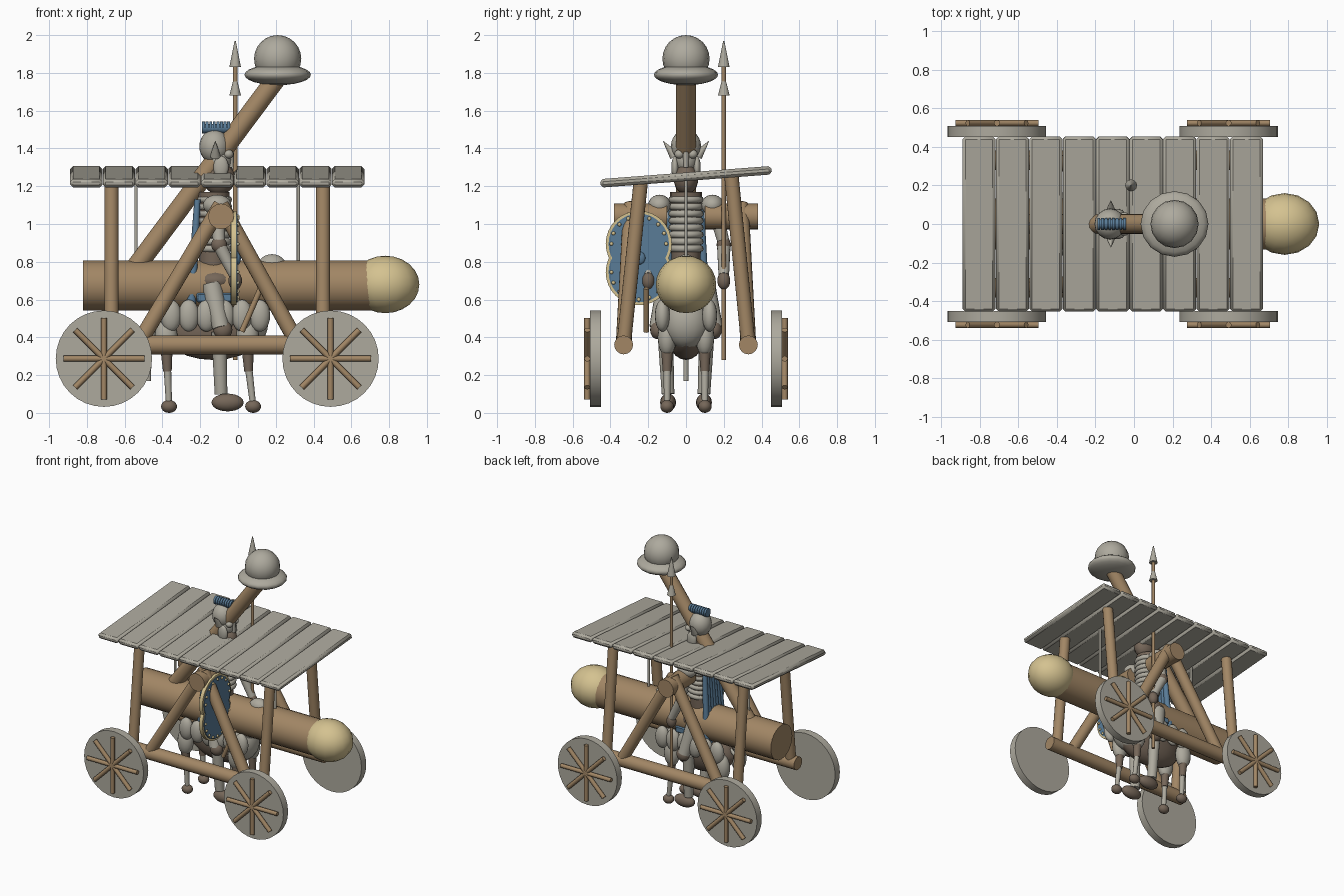
import bpy, math
from mathutils import Vector

if "Cube" in bpy.data.objects:
    bpy.data.objects.remove(bpy.data.objects["Cube"])


def material(name, rgb):
    m = bpy.data.materials.new(name)
    m.use_nodes = True
    m.diffuse_color = (*rgb, 1)
    m.node_tree.nodes["Principled BSDF"].inputs["Base Color"].default_value = (*rgb, 1)
    return m


WOOD = material("wood", (0.36, 0.24, 0.13))
GREY = material("pale_grey", (0.42, 0.4, 0.34))
DARK = material("dark_leather", (0.18, 0.135, 0.1))
BLUE = material("blue", (0.1, 0.2, 0.31))
CREAM = material("cream", (0.66, 0.54, 0.28))


def finish(name, mat, angle=50):
    ob = bpy.context.object
    ob.name = name
    ob.data.materials.append(mat)
    bpy.ops.object.shade_smooth_by_angle(angle=math.radians(angle))
    return ob


def rod(name, a, b, r, mat, r2=None, sides=16):
    a, b = Vector(a), Vector(b)
    d = b - a
    bpy.ops.mesh.primitive_cone_add(vertices=sides, radius1=r, radius2=r if r2 is None else r2,
                                    depth=d.length, location=(a + b) / 2,
                                    rotation=d.to_track_quat('Z', 'Y').to_euler())
    return finish(name, mat)


def ball(name, loc, size, mat):
    bpy.ops.mesh.primitive_uv_sphere_add(segments=16, ring_count=12, radius=1, location=loc)
    bpy.context.object.scale = size
    bpy.ops.object.transform_apply(location=False, rotation=False)
    return finish(name, mat)


def box(name, loc, size, mat, rot=(0, 0, 0), bevel=0.008):
    bpy.ops.mesh.primitive_cube_add(size=1, location=loc, rotation=rot)
    ob = bpy.context.object
    ob.scale = size
    bpy.ops.object.transform_apply(location=False, rotation=False)
    ob.modifiers.new("soft_edge", 'BEVEL').width = bevel
    return finish(name, mat, 30)


# Sloping plank roof
plank = 1.56 / 9
for i in range(9):
    box("roof_plank", (-0.89 + plank * (i + 0.5), 0, 1.25), (plank - 0.002, 0.91, 0.045),
        GREY, (math.atan(0.077), 0, 0), 0.015)

# Timber frame, mirrored front to back
PIVOT_X = -0.09
for s in (-1, 1):
    rod("side_beam", (-0.73, s * 0.33, 0.36), (0.52, s * 0.33, 0.36), 0.05, WOOD)
    for x in (-0.67, 0.45):
        rod("roof_post", (x, s * 0.33, 0.36), (x, s * 0.24, 1.24 + s * 0.02), 0.038, WOOD)
    for x in (-0.53, 0.32):
        rod("trestle_leg", (x, s * 0.33, 0.36), (PIVOT_X, s * 0.29, 1.1), 0.042, WOOD)
    rod("pivot_stub", (PIVOT_X, s * 0.1, 1.04), (PIVOT_X, s * 0.38, 1.04), 0.068, WOOD)

# Wheels with crossed spokes
for x in (-0.71, 0.49):
    for s in (-1, 1):
        wheel = rod("wheel", (x, s * 0.45, 0.287), (x, s * 0.508, 0.287), 0.255, GREY, sides=32)
        for k in range(4):
            t = k * math.pi / 4
            dx, dz = 0.215 * math.cos(t), 0.215 * math.sin(t)
            y = s * 0.523
            rod("spoke", (x - dx, y, 0.287 - dz), (x + dx, y, 0.287 + dz), 0.016, WOOD, sides=8)

# Hanging ram
rod("ram_trunk", (-0.82, 0, 0.675), (0.74, 0, 0.675), 0.132, WOOD, sides=24)
ball("ram_head", (0.78, 0, 0.68), (0.18, 0.16, 0.152), CREAM)
for x in (-0.54, 0.32):
    rod("ram_hanger", (x, 0, 0.78), (x, 0, 1.24), 0.009, GREY, sides=8)

# Throwing arm and its domed cup
rod("throwing_arm", (-0.58, 0, 0.72), (0.21, 0, 1.78), 0.052, WOOD)
ball("cup_brim", (0.21, 0, 1.79), (0.176, 0.17, 0.055), GREY)
ball("cup_dome", (0.21, 0, 1.875), (0.125, 0.125, 0.125), GREY)

# Steed: body, neck, head, legs and tail
ball("steed_body", (-0.13, 0, 0.45), (0.28, 0.11, 0.17), DARK)
ball("steed_chest", (0.05, 0, 0.48), (0.11, 0.125, 0.14), GREY)
rod("steed_neck", (0.06, 0, 0.54), (0.17, 0, 0.78), 0.09, GREY, 0.055)
ball("steed_head", (0.18, 0, 0.78), (0.075, 0.055, 0.06), GREY)
rod("steed_muzzle", (0.18, 0, 0.77), (0.26, 0, 0.63), 0.05, DARK, 0.03)
for s in (-1, 1):
    for i in range(6):
        ball("barding_scale", (-0.355 + i * 0.094, s * 0.125, 0.515), (0.055, 0.04, 0.085), GREY)
    for x, foot in ((-0.38, -0.365), (0.05, 0.08)):
        ball("steed_thigh", (x, s * 0.1, 0.4), (0.06, 0.05, 0.1), GREY)
        rod("steed_upper_leg", (x, s * 0.1, 0.38), (x + 0.006, s * 0.1, 0.22), 0.035, DARK, 0.023)
        rod("steed_lower_leg", (x + 0.006, s * 0.1, 0.24), (foot, s * 0.1, 0.04), 0.02, GREY, 0.016)
        ball("hoof", (foot, s * 0.1, 0.034), (0.042, 0.036, 0.034), DARK)
    box("saddle_cloth", (-0.11, s * 0.12, 0.61), (0.22, 0.03, 0.05), BLUE)
tail = [(-0.38, 0, 0.5), (-0.44, 0, 0.46), (-0.47, 0, 0.36), (-0.475, 0, 0.17)]
for a, b in zip(tail, tail[1:]):
    rod("tail", a, b, 0.014, GREY, sides=8)

# Rider: torso, legs and arms
ball("saddle", (-0.12, 0, 0.7), (0.13, 0.145, 0.07), DARK)
rod("torso", (-0.13, 0, 0.7), (-0.13, 0, 1.17), 0.075, DARK, 0.085)
for i in range(8):
    bpy.ops.mesh.primitive_torus_add(major_segments=20, minor_segments=8, major_radius=0.075,
                                     minor_radius=0.019, location=(-0.125, 0, 0.87 + i * 0.037))
    finish("breastplate_band", GREY)
for s in (-1, 1):
    ball("shoulder_pad", (-0.11, s * 0.14, 1.1), (0.075, 0.06, 0.055), GREY)
    rod("upper_arm", (-0.11, s * 0.15, 1.09), (-0.1, s * 0.2, 0.9), 0.04, GREY, 0.032)
    ball("elbow", (-0.1, s * 0.2, 0.89), (0.042, 0.038, 0.042), DARK)
    rod("forearm", (-0.1, s * 0.2, 0.89), (-0.02, s * 0.2, 0.73), 0.036, GREY, 0.028)
    ball("glove", (-0.015, s * 0.2, 0.7), (0.036, 0.034, 0.048), DARK)
    rod("thigh", (-0.14, s * 0.1, 0.68), (-0.09, s * 0.15, 0.45), 0.055, GREY, 0.045)
    ball("knee", (-0.08, s * 0.15, 0.44), (0.05, 0.04, 0.05), DARK)
    rod("shin", (-0.1, s * 0.11, 0.43), (-0.09, s * 0.095, 0.1), 0.042, GREY, 0.034)
    ball("boot", (-0.055, s * 0.095, 0.055), (0.085, 0.042, 0.047), DARK)

# Rider's head and crested, horned helmet
ball("neck_guard", (-0.1, 0, 1.24), (0.085, 0.065, 0.085), DARK)
ball("face", (-0.1, 0, 1.34), (0.065, 0.06, 0.075), GREY)
ball("helmet", (-0.125, 0, 1.41), (0.08, 0.08, 0.09), GREY)
rod("nose_guard", (-0.04, 0, 1.43), (-0.035, 0, 1.3), 0.02, GREY, 0.012, 8)
for s in (-1, 1):
    ball("eye_guard", (-0.05, s * 0.035, 1.37), (0.026, 0.026, 0.024), GREY)
    ball("cheek_guard", (-0.09, s * 0.058, 1.3), (0.04, 0.02, 0.06), GREY)
    rod("horn", (-0.12, s * 0.06, 1.36), (-0.12, s * 0.122, 1.44), 0.028, GREY, 0.001, 10)
for i in range(8):
    x = -0.19 + i * 0.019
    rod("crest_ring", (x, 0, 1.51), (x + 0.015, 0, 1.51), 0.032, BLUE, sides=12)
rod("crest_core", (-0.19, 0, 1.505), (-0.04, 0, 1.505), 0.024, BLUE)

# Pleated cape
for i in range(7):
    k = i - 3
    rod("cape_fold", (-0.215, k * 0.026, 1.13), (-0.25, k * 0.034, 0.55), 0.016, BLUE, 0.026, 10)

# Double-lobed shield with studded rim
for z in (0.895, 0.745):
    rod("shield_rim", (-0.036, -0.25, z), (-0.008, -0.25, z), 0.175, CREAM, sides=32)
    rod("shield_face", (-0.012, -0.25, z), (-0.002, -0.25, z), 0.16, BLUE, sides=32)
    rod("shield_back", (-0.04, -0.25, z), (-0.034, -0.25, z), 0.16, BLUE, sides=32)
    up = 1 if z > 0.8 else -1
    for i in range(9):
        t = up * math.pi * i / 8
        ball("shield_stud", (0, -0.25 + 0.145 * math.cos(t), z + 0.145 * math.sin(t)),
             (0.008, 0.01, 0.01), CREAM)
ball("shield_boss", (0, -0.25, 0.82), (0.015, 0.035, 0.035), BLUE)

# Spear with two points, and a short club
rod("spear_shaft", (-0.015, 0.2, 0.28), (-0.015, 0.2, 1.85), 0.012, WOOD, sides=10)
for low, high in ((1.83, 1.97), (1.68, 1.79)):
    rod("spear_point", (-0.015, 0.2, low), (-0.015, 0.2, high), 0.031, GREY, 0.003, 12)
rod("club_handle", (0.02, -0.21, 0.43), (0.12, -0.21, 0.66), 0.015, WOOD, sides=10)
